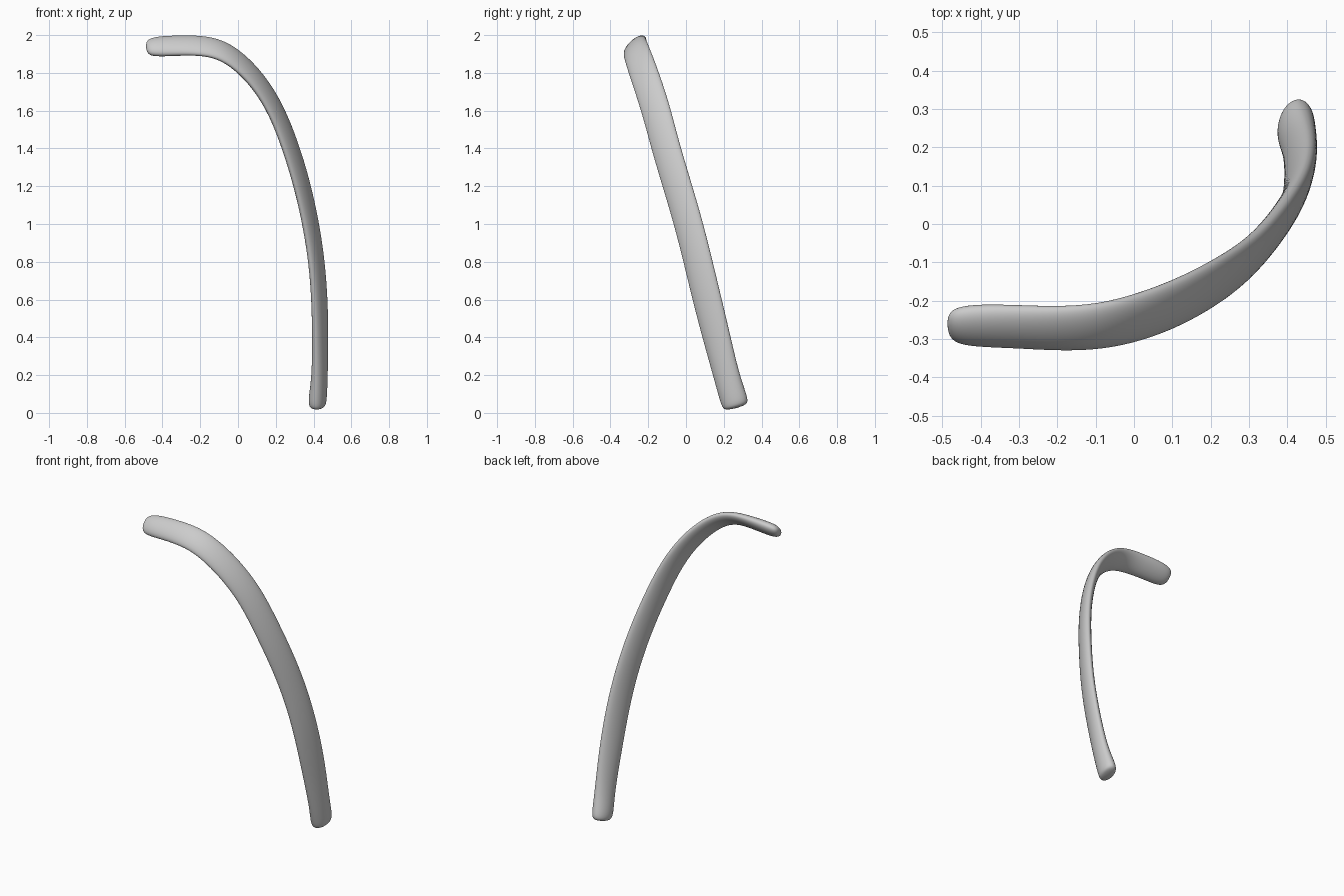
import bpy, bmesh, math
from mathutils import Vector

cube = bpy.data.objects.get("Cube")
if cube:
    bpy.data.objects.remove(cube, do_unlink=True)

SIDES = 16
SWELL = 1.03  # makes up for the shrinkage of the subdivision

# Stations along the bone: centre x, y, z, half width, half thickness
STATIONS = [
    (-.482, -.265, 1.935, .04, .02),
    (-.46, -.265, 1.937, .06, .033),
    (-.40, -.265, 1.941, .069, .036),
    (-.30, -.268, 1.945, .07, .033),
    (-.20, -.273, 1.945, .072, .03),
    (-.10, -.269, 1.928, .074, .03),
    (0, -.248, 1.868, .077, .031),
    (.11, -.208, 1.755, .079, .031),
    (.206, -.157, 1.6, .08, .031),
    (.282, -.106, 1.4, .08, .031),
    (.342, -.045, 1.2, .08, .031),
    (.386, .014, 1, .08, .031),
    (.417, .064, .8, .08, .031),
    (.432, .112, .6, .08, .032),
    (.436, .162, .4, .077, .034),
    (.433, .213, .2, .07, .038),
    (.423, .247, .09, .073, .046),
    (.42, .261, .045, .071, .045),
    (.42, .265, .03, .056, .034),
]

# Direction of the broad side, as it twists from the tip to the foot
TWIST = [
    (0, Vector((0, .7, .7))),
    (.28, Vector((.05, .75, .65))),
    (.5, Vector((.37, .87, .32))),
    (.78, Vector((.37, .87, .3))),
    (1, Vector((.15, .95, .27))),
]


def broad_direction(f):
    for (a, u), (b, v) in zip(TWIST, TWIST[1:]):
        if f <= b:
            return u.lerp(v, (f - a) / (b - a))
    return TWIST[-1][1]


# Sweep the flattened oval along the stations
bm = bmesh.new()
centres = [Vector(s[:3]) for s in STATIONS]
last = len(centres) - 1
rings = []
for i, (c, s) in enumerate(zip(centres, STATIONS)):
    tangent = (centres[min(i + 1, last)] - centres[max(i - 1, 0)]).normalized()
    wide = broad_direction(i / last)
    wide = (wide - tangent * wide.dot(tangent)).normalized()
    thin = tangent.cross(wide)
    ring = []
    for k in range(SIDES):
        a = math.tau * k / SIDES
        offset = wide * math.cos(a) * s[3] + thin * math.sin(a) * s[4]
        ring.append(bm.verts.new(c + offset * SWELL))
    rings.append(ring)

for r, q in zip(rings, rings[1:]):
    for k in range(SIDES):
        n = (k + 1) % SIDES
        bm.faces.new((r[k], r[n], q[n], q[k]))

# Close both ends with a slightly domed fan
for ring, inner, out in ((rings[0], centres[1], centres[0]),
                         (rings[-1], centres[-2], centres[-1])):
    tip = bm.verts.new(out + (out - inner).normalized() * .006)
    for k in range(SIDES):
        bm.faces.new((ring[k], ring[(k + 1) % SIDES], tip))

bmesh.ops.recalc_face_normals(bm, faces=bm.faces)
for f in bm.faces:
    f.smooth = True
mesh = bpy.data.meshes.new("rib_bone")
bm.to_mesh(mesh)
bm.free()

rib = bpy.data.objects.new("rib_bone", mesh)
bpy.context.collection.objects.link(rib)
sub = rib.modifiers.new("smooth_surface", "SUBSURF")
sub.levels = sub.render_levels = 2

# Plain grey material
grey = bpy.data.materials.new("bone_grey")
grey.use_nodes = True
colour = (.6, .6, .6, 1)
grey.diffuse_color = colour
grey.node_tree.nodes["Principled BSDF"].inputs["Base Color"].default_value = colour
mesh.materials.append(grey)
